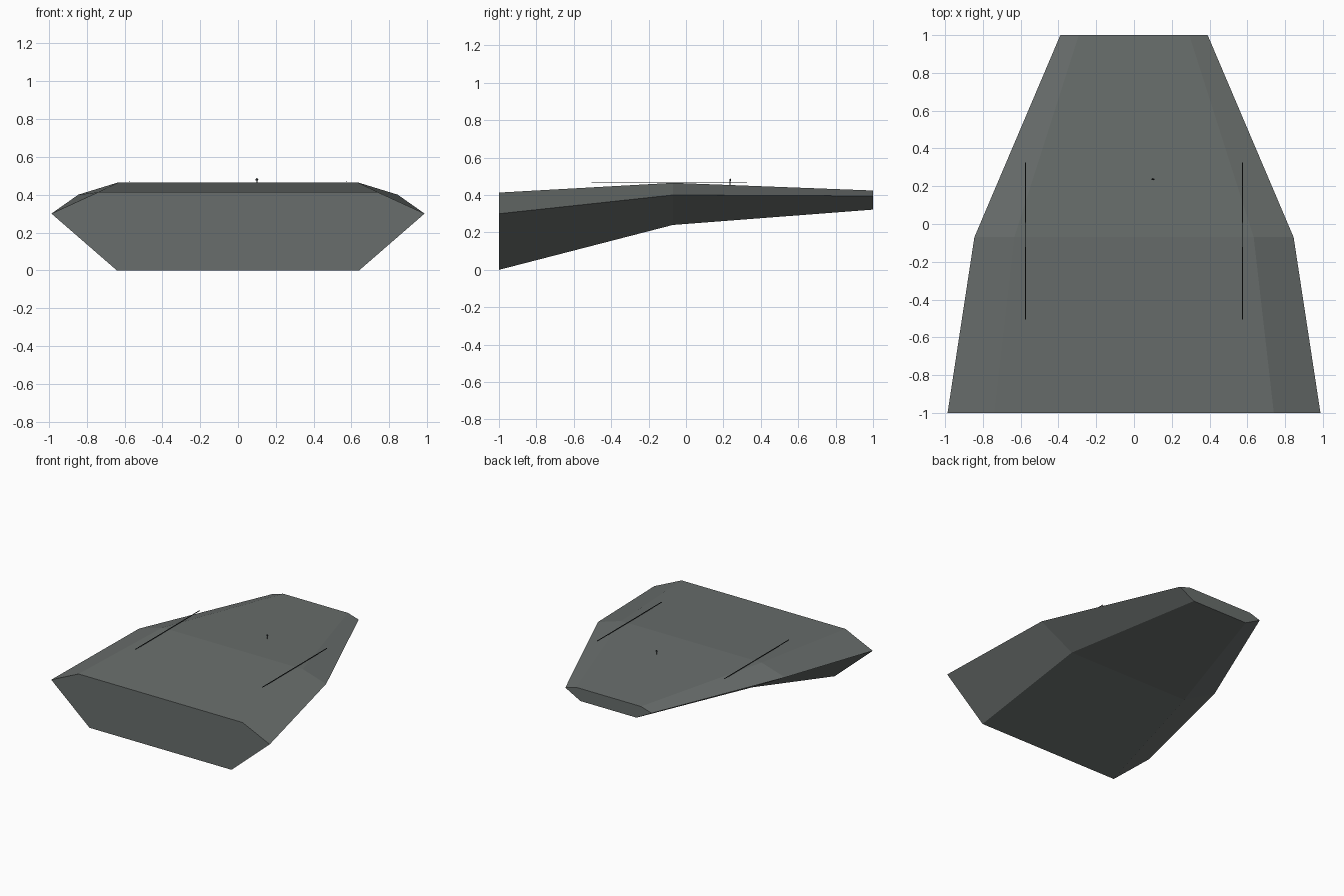
import bpy, bmesh

if "Cube" in bpy.data.objects:
    bpy.data.objects.remove(bpy.data.objects["Cube"])

def material(name, rgb):
    m = bpy.data.materials.new(name)
    m.diffuse_color = (*rgb, 1)
    m.use_nodes = True
    m.node_tree.nodes["Principled BSDF"].inputs["Base Color"].default_value = m.diffuse_color
    return m

hull_grey = material("hull_grey", (0.14, 0.155, 0.15))
dark = material("dark_trim", (0.02, 0.025, 0.025))

def finish(bm, name, mat):
    bmesh.ops.recalc_face_normals(bm, faces=bm.faces)
    me = bpy.data.meshes.new(name)
    bm.to_mesh(me)
    bm.free()
    me.materials.append(mat)
    ob = bpy.data.objects.new(name, me)
    bpy.context.collection.objects.link(ob)
    return ob

def box(name, centre, size, mat):
    bm = bmesh.new()
    bmesh.ops.create_cube(bm, size=1)
    bmesh.ops.scale(bm, vec=size, verts=bm.verts)
    bmesh.ops.translate(bm, vec=centre, verts=bm.verts)
    return finish(bm, name, mat)

# Faceted hull: six-sided sections (y, half width, bottom z, side z, top z)
sections = [(-1.0, 0.987, 0.0, 0.30, 0.413),
            (-0.07, 0.845, 0.24, 0.40, 0.465),
            (1.0, 0.39, 0.322, 0.395, 0.424)]
bm = bmesh.new()
rings = []
for y, w, zb, zs, zt in sections:
    half = [(w * 0.65, zb), (w, zs), (w * 0.75, zt)]
    outline = half + [(-x, z) for x, z in reversed(half)]
    rings.append([bm.verts.new((x, y, z)) for x, z in outline])
for a, b in zip(rings, rings[1:]):
    for i in range(6):
        j = (i + 1) % 6
        bm.faces.new((a[i], a[j], b[j], b[i]))
bm.faces.new(rings[0])
bm.faces.new(rings[-1])
finish(bm, "hull", hull_grey)

# Thin deck rails
for side, label in ((-1, "left"), (1, "right")):
    box(label + "_rail", (side * 0.575, -0.09, 0.468), (0.005, 0.83, 0.004), dark)

# Tiny deck mast with a faceted head
box("mast_stem", (0.1, 0.235, 0.463), (0.005, 0.004, 0.026), dark)
bm = bmesh.new()
bmesh.ops.create_icosphere(bm, subdivisions=1, radius=1)
bmesh.ops.scale(bm, vec=(0.009, 0.005, 0.008), verts=bm.verts)
bmesh.ops.translate(bm, vec=(0.1, 0.236, 0.48), verts=bm.verts)
finish(bm, "mast_head", dark)
